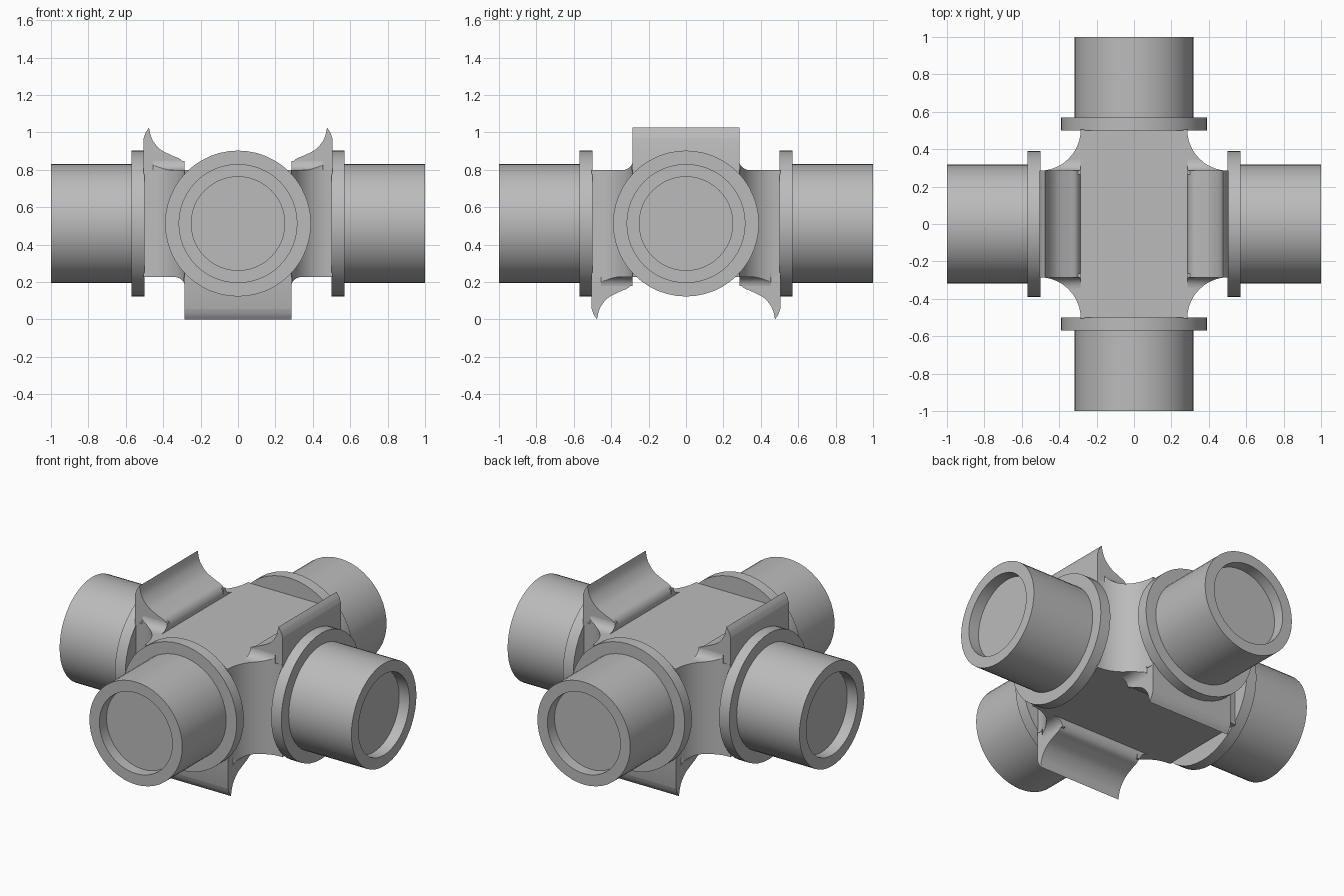
import bpy, bmesh, math
from mathutils import Matrix, Vector

cube = bpy.data.objects.get("Cube")
if cube:
    bpy.data.objects.remove(cube, do_unlink=True)

MID = 0.513    # height of the arm axes
HALF = 0.285   # half width of the square body
REACH = 0.505  # where the arms meet the collars

steel = bpy.data.materials.new("steel_grey")
steel.use_nodes = True
steel.diffuse_color = (0.5, 0.5, 0.5, 1)
steel.node_tree.nodes["Principled BSDF"].inputs["Base Color"].default_value = (0.5, 0.5, 0.5, 1)


def finish(bm, name, matrix=Matrix()):
    bm.transform(matrix)
    bmesh.ops.recalc_face_normals(bm, faces=bm.faces)
    mesh = bpy.data.meshes.new(name)
    bm.to_mesh(mesh)
    bm.free()
    mesh.materials.append(steel)
    obj = bpy.data.objects.new(name, mesh)
    bpy.context.collection.objects.link(obj)
    bpy.ops.object.select_all(action="DESELECT")
    obj.select_set(True)
    bpy.context.view_layer.objects.active = obj
    bpy.ops.object.shade_smooth_by_angle(angle=math.radians(30))
    return obj


def prism(points, offset):
    """Solid made by pushing a closed outline along an offset."""
    bm = bmesh.new()
    face = bm.faces.new([bm.verts.new(p) for p in points])
    new = bmesh.ops.extrude_face_region(bm, geom=[face], use_keep_orig=True)["geom"]
    bmesh.ops.translate(bm, vec=Vector(offset),
                        verts=[v for v in new if isinstance(v, bmesh.types.BMVert)])
    return bm


def lathe(profile, steps=48):
    """Revolve (radius, distance) points about the x axis."""
    bm = bmesh.new()
    verts = [bm.verts.new((d, 0, r)) for r, d in profile]
    edges = [bm.edges.new(pair) for pair in zip(verts, verts[1:])]
    bmesh.ops.spin(bm, geom=verts + edges, axis=(1, 0, 0), cent=(0, 0, 0),
                   angle=math.tau, steps=steps, use_duplicate=False)
    bmesh.ops.remove_doubles(bm, verts=bm.verts, dist=0.0005)
    return bm


def smooth_path(points, steps=5):
    """Rounded line through the points."""
    out = []
    for i in range(len(points) - 1):
        a, b, c, d = (Vector(points[min(max(i + k, 0), len(points) - 1)]) for k in (-1, 0, 1, 2))
        for s in range(steps):
            t = s / steps
            out.append(0.5 * (2 * b + (c - a) * t + (2 * a - 5 * b + 4 * c - d) * t ** 2
                              + (3 * b - a - 3 * c + d) * t ** 3))
    return out + [Vector(points[-1])]


# Cross-shaped outline with hollow rounded corners
radius = REACH - HALF
outline = []
for quarter in range(4):
    turn = Matrix.Rotation(quarter * math.pi / 2, 3, "Z")
    for k in range(13):
        a = math.pi * 1.5 - k / 12 * math.pi / 2
        outline.append(turn @ Vector((REACH + radius * math.cos(a),
                                      REACH + radius * math.sin(a), 0)))

lift = Matrix.Translation((0, 0, MID))
finish(prism([p - Vector((0, 0, HALF)) for p in outline], (0, 0, 2 * HALF)), "cross_body", lift)

cutter = finish(prism([p - Vector((0, 0, 1)) for p in outline], (0, 0, 2)), "corner_trim_helper", lift)
cutter.hide_render = True
cutter.hide_viewport = True

# Collared hollow sleeves on the four arms
sleeve = [(0, 0.93), (0.25, 0.93), (0.25, 1), (0.318, 1), (0.318, 0.57),
          (0.39, 0.57), (0.39, 0.5), (0, 0.5)]
for i, side in enumerate(("left", "back", "right", "front")):
    finish(lathe(sleeve), side + "_sleeve", lift @ Matrix.Rotation(i * math.pi / 2, 4, "Z"))

# Curved lips: upper pair on the x arms, lower pair on the y arms
crest = smooth_path([(REACH, 0.455), (0.493, 0.487), (0.476, MID)])
slope = smooth_path([(0.476, MID), (0.46, 0.452), (0.417, 0.398), (0.353, 0.364),
                     (0.31, 0.345), (0.29, 0.318), (HALF, HALF)])
lip = [Vector((REACH, 0.2))] + crest + slope[1:] + [Vector((HALF, 0.2))]

# Hollow fillet at each foot of a lip
foot = [(HALF - 0.02, 0.27), (HALF - 0.02, 0.335)]
for k in range(7):
    a = math.pi + k / 6 * math.pi / 2
    foot.append((HALF + 0.06 * (1 + math.cos(a)), HALF + 0.05 * (1 + math.sin(a))))
foot.append((HALF + 0.06, 0.27))

flip = Matrix.Rotation(math.pi, 4, "X")
quarter_turn = Matrix.Rotation(math.pi / 2, 4, "Z")
half_turn = Matrix.Rotation(math.pi, 4, "Z")
places = {
    "upper_left": lift,
    "upper_right": lift @ half_turn,
    "lower_back": lift @ quarter_turn @ flip,
    "lower_front": lift @ half_turn @ quarter_turn @ flip,
}
for place, matrix in places.items():
    finish(prism([(x, -HALF, z) for x, z in lip], (0, 2 * HALF, 0)), place + "_lip", matrix)
    for sign, end in ((1, "a"), (-1, "b")):
        obj = finish(prism([(HALF, sign * y, z) for y, z in foot], (0.17, 0, 0)),
                     place + "_foot_" + end, matrix)
        trim = obj.modifiers.new("trim", "BOOLEAN")
        trim.operation = "INTERSECT"
        trim.solver = "EXACT"
        trim.object = cutter
